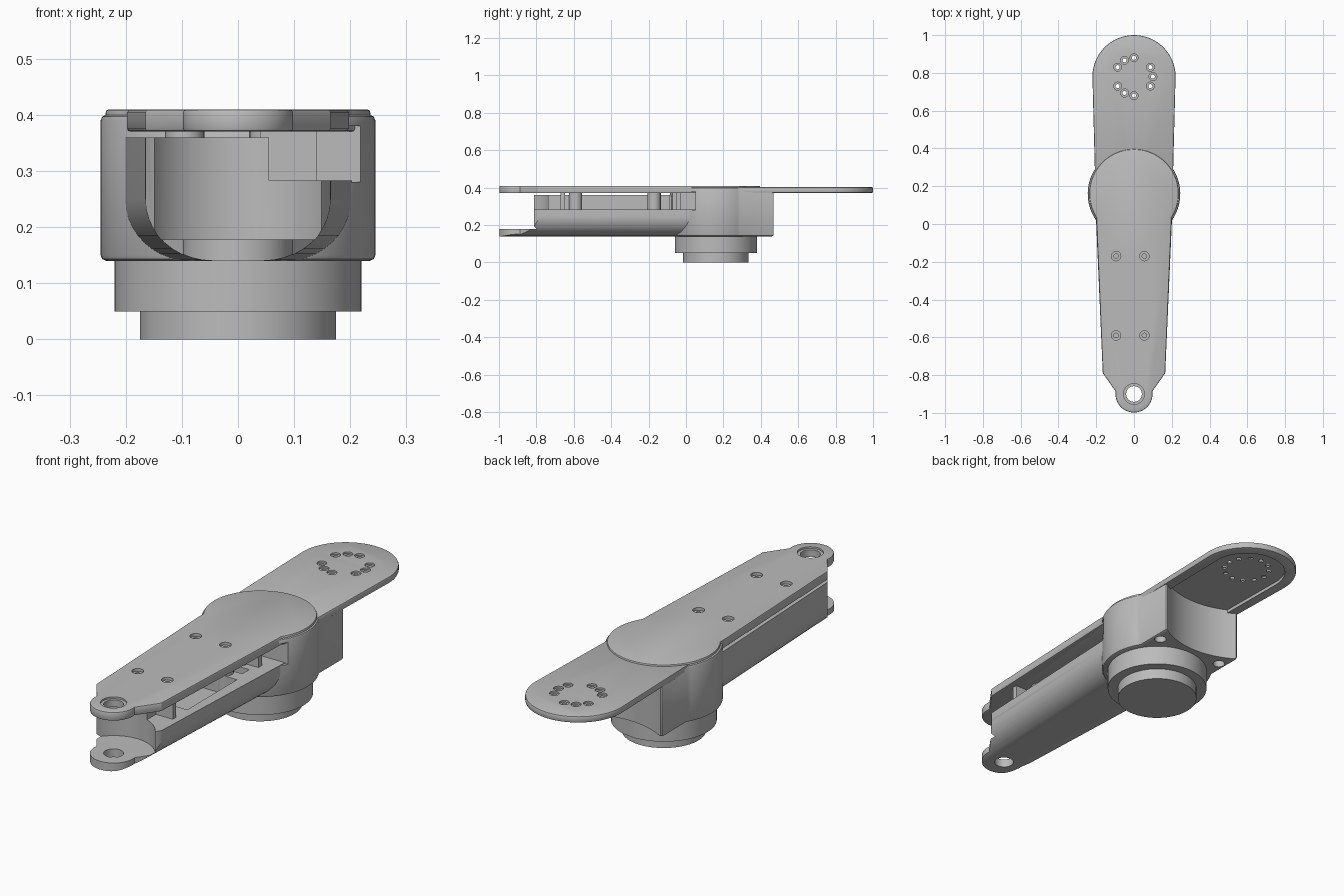
import bpy, bmesh
from math import sin, cos, radians, sqrt
from mathutils import Vector

if "Cube" in bpy.data.objects:
    bpy.data.objects.remove(bpy.data.objects["Cube"])

grey = bpy.data.materials.new("plain_grey")
grey.use_nodes = True
GREY = (0.5, 0.5, 0.5, 1)
grey.diffuse_color = GREY
grey.node_tree.nodes["Principled BSDF"].inputs["Base Color"].default_value = GREY

HUB, TIP, END = (0, 0.16), (0, -0.9), (0, 0.78)   # pivot centres in plan


def arc(c, r, a0, a1, n=24):
    return [(c[0] + r * cos(radians(a0 + (a1 - a0) * i / n)),
             c[1] + r * sin(radians(a0 + (a1 - a0) * i / n))) for i in range(n + 1)]


def make(name, bm):
    bmesh.ops.recalc_face_normals(bm, faces=bm.faces)
    mesh = bpy.data.meshes.new(name)
    bm.to_mesh(mesh)
    bm.free()
    mesh.materials.append(grey)
    ob = bpy.data.objects.new(name, mesh)
    bpy.context.collection.objects.link(ob)
    return ob


def loft(name, rings):
    bm = bmesh.new()
    loops = [[bm.verts.new(p) for p in ring] for ring in rings]
    for a, b in zip(loops, loops[1:]):
        for i in range(len(a)):
            j = (i + 1) % len(a)
            bm.faces.new((a[i], a[j], b[j], b[i]))
    bm.faces.new(loops[0])
    bm.faces.new(loops[-1])
    return make(name, bm)


def apply(ob, mod):
    bpy.ops.object.select_all(action="DESELECT")
    bpy.context.view_layer.objects.active = ob
    ob.select_set(True)
    bpy.ops.object.modifier_apply(modifier=mod.name)


def prism(name, outline, z0, z1, bevel=0):
    ob = loft(name, [[(x, y, z) for x, y in outline] for z in (z0, z1)])
    if bevel:
        mod = ob.modifiers.new("edge", "BEVEL")
        mod.width, mod.segments, mod.angle_limit = bevel, 2, radians(50)
        apply(ob, mod)
    return ob


def disc(name, c, r, z0, z1, n=48, bevel=0):
    return prism(name, arc(c, r, 0, 360, n)[:-1], z0, z1, bevel)


def box(x0, x1, y0, y1, z0, z1):
    return prism("cutter", [(x0, y0), (x1, y0), (x1, y1), (x0, y1)], z0, z1)


def hole(c, r, z0, z1):
    return disc("cutter", c, r, z0, z1, 20)


def combine(ob, others, operation="DIFFERENCE"):
    for other in others:
        mod = ob.modifiers.new("bool", "BOOLEAN")
        mod.operation, mod.solver, mod.object = operation, "EXACT", other
        apply(ob, mod)
        bpy.data.objects.remove(other)


def mirrored(half):
    """Closes a right-hand outline, listed front to back, across x = 0."""
    return half + [(-x, y) for x, y in reversed(half) if abs(x) > 1e-4]


def u_ring(y):
    """Round-bottomed arm section, wider towards the hub."""
    w = 0.2 + 0.044 * (y - 0.0)
    half = [(w - 0.11 + 0.11 * cos(radians(a)), 0.25 + 0.11 * sin(radians(a)))
            for a in range(-90, 1, 9)] + [(w, 0.36)]
    return [(x, y, z) for x, z in mirrored(half)]


screws = [(x, y) for x in (-0.095, 0.055) for y in (-0.59, -0.17)]
nose = arc(TIP, 0.098, -90, 8, 16) + [(0.165, -0.79)]

# Motor under the hub
disc("motor_upper", HUB, 0.22, 0.05, 0.15, 64)
disc("motor_lower", HUB, 0.175, 0, 0.06, 64)

# Hub housing with two rear wings and a scooped back
hub_half = arc(HUB, 0.245, -90, 32, 28) + [(0.208, 0.47), (0, 0.47)]
hub = prism("hub_housing", mirrored(hub_half), 0.14, 0.40, 0.01)
combine(hub, [disc("cutter", END, 0.37, 0, 0.6, 96),
              box(0.08, 0.4, -0.3, 0.05, 0.28, 0.38)]
        + [hole((s * 0.17, 0.385), 0.026, 0.1, 0.17) for s in (-1, 1)])

# Trough-shaped arm with a low tab at the front and an open side channel
arm = loft("arm", [u_ring(-1.02), u_ring(0.06)])
plan = prism("cutter", mirrored(nose + [(0.25, 0.1)]), 0, 0.6)
combine(arm, [plan], "INTERSECT")
combine(arm, [disc("cutter", TIP, 0.172, 0.178, 0.6, 64),
              box(-0.3, 0.3, -1.2, -0.9, 0.178, 0.6),
              box(0.055, 0.3, -0.95, 0.1, 0.283, 0.6),
              box(-0.13, 0.135, -0.56, -0.2, 0.2, 0.6),
              box(-0.13, 0.12, -0.14, -0.09, 0.2, 0.6),
              hole(TIP, 0.042, 0, 0.3)])

# Bosses that carry the lid screws
for i, c in enumerate(screws):
    disc("screw_boss_%d" % i, c, 0.035, 0.19, 0.372, 20)
for i, y in enumerate((-0.66, -0.04)):
    prism("channel_rib_%d" % i, [(0.04, y - 0.012), (0.14, y - 0.012),
                                 (0.14, y + 0.012), (0.04, y + 0.012)], 0.27, 0.372)

# Lid over arm and hub
lid_half = nose + [(0.197, -0.02)] + arc(HUB, 0.236, -33, 90, 36)
lid = prism("lid", mirrored(lid_half), 0.37, 0.41, 0.006)
combine(lid, [hole(c, 0.025, 0.397, 0.5) for c in screws]
        + [hole(c, 0.012, 0.38, 0.5) for c in screws]
        + [hole(TIP, 0.042, 0.3, 0.5), hole(TIP, 0.055, 0.402, 0.5)])

# Rear tongue with a pocketed underside and a ring of holes
tongue_half = [(0, 0.2), (0.205, 0.2)] + arc(END, 0.22, 0, 90, 30)
tongue = prism("tongue", mirrored(tongue_half), 0.372, 0.402, 0.006)
pocket_half = [(0, 0.405), (0.165, 0.43)] + arc(END, 0.17, 0, 90, 30)
ring = [arc(END, 0.1, 0, 360, 12)[i] for i in range(12)]
combine(tongue, [prism("cutter", mirrored(pocket_half), 0.3, 0.387)])
for i, c in enumerate(ring):
    if i in (2, 6, 10):
        combine(tongue, [hole(c, 0.011, 0.3, 0.394)])
    else:
        combine(tongue, [hole(c, 0.011, 0.3, 0.5), hole(c, 0.021, 0.394, 0.5)])

# Smooth curved walls, crisp edges
bpy.ops.object.select_all(action="DESELECT")
for ob in bpy.context.scene.objects:
    if ob.type == "MESH":
        ob.select_set(True)
        bpy.context.view_layer.objects.active = ob
bpy.ops.object.shade_smooth_by_angle(angle=radians(30))
